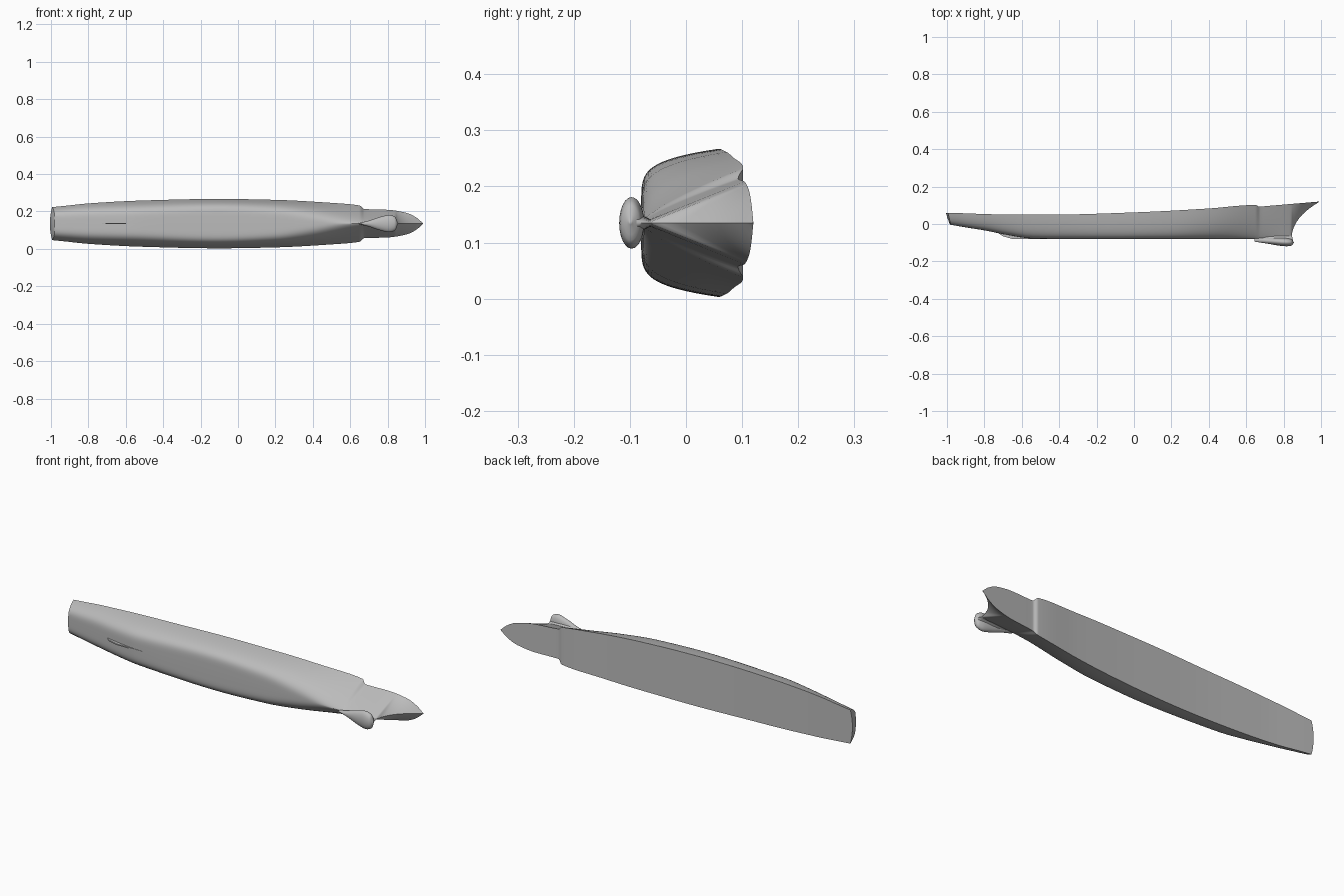
import bpy, bmesh, math

cube = bpy.data.objects.get("Cube")
if cube:
    bpy.data.objects.remove(cube)

MID = 0.135  # height of the hull's plane of symmetry

grey = bpy.data.materials.new("hull grey")
grey.use_nodes = True
grey.diffuse_color = (0.5, 0.5, 0.5, 1)
grey.node_tree.nodes["Principled BSDF"].inputs["Base Color"].default_value = (0.5, 0.5, 0.5, 1)


def curve(points):
    """Monotone smooth curve through (x, value) points."""
    xs, vs = zip(*points)
    d = [(vs[i + 1] - vs[i]) / (xs[i + 1] - xs[i]) for i in range(len(xs) - 1)]
    inner = [2 * a * b / (a + b) if a * b > 0 else 0 for a, b in zip(d, d[1:])]
    m = [d[0]] + inner + [d[-1]]

    def value(x):
        x = min(max(x, xs[0]), xs[-1])
        i = max(k for k in range(len(d)) if xs[k] <= x)
        h = xs[i + 1] - xs[i]
        t = (x - xs[i]) / h
        return (vs[i] * (1 + 2 * t) * (1 - t) ** 2 + vs[i + 1] * t * t * (3 - 2 * t)
                + h * t * (1 - t) * (m[i] * (1 - t) - m[i + 1] * t))
    return value


def finish(name, bm, angle=35):
    bmesh.ops.remove_doubles(bm, verts=bm.verts, dist=0.0002)
    bmesh.ops.recalc_face_normals(bm, faces=bm.faces)
    mesh = bpy.data.meshes.new(name)
    bm.to_mesh(mesh)
    bm.free()
    obj = bpy.data.objects.new(name, mesh)
    bpy.context.collection.objects.link(obj)
    mesh.materials.append(grey)
    bpy.ops.object.select_all(action='DESELECT')
    obj.select_set(True)
    bpy.context.view_layer.objects.active = obj
    bpy.ops.object.shade_smooth_by_angle(angle=math.radians(angle))
    return obj


def skin(bm, rows, closed=False):
    """Quads between neighbouring rows of points."""
    grid = [[bm.verts.new(p) for p in row] for row in rows]
    for a, b in zip(grid, grid[1:]):
        n = len(a)
        for i in range(n if closed else n - 1):
            j = (i + 1) % n
            bm.faces.new((a[i], a[j], b[j], b[i]))
    return grid


# Hull lines along the length
deck = curve([(-0.98, 0.06), (-0.7, 0.051), (-0.45, 0.05), (0, 0.062), (0.4, 0.083),
              (0.65, 0.102), (0.67, 0.093), (0.72, 0.097), (0.85, 0.108), (0.99, 0.12)])
beam = curve([(-0.98, 0.088), (-0.8, 0.108), (-0.5, 0.124), (-0.1, 0.132), (0.2, 0.127),
              (0.5, 0.111), (0.65, 0.097), (0.675, 0.078), (0.8, 0.074), (0.9, 0.058),
              (0.95, 0.035), (0.99, 0.001)])
keel = curve([(-0.98, -0.004), (-0.9, -0.018), (-0.8, -0.034), (-0.68, -0.058), (-0.54, -0.078),
              (-0.4, -0.08), (0.65, -0.08), (0.8, -0.078), (0.84, -0.068), (0.85, -0.03),
              (0.87, 0.012), (0.9, 0.05), (0.95, 0.092), (0.99, 0.118)])
fullness = curve([(-0.98, 0.22), (-0.6, 0.2), (-0.1, 0.15), (0.2, 0.19), (0.4, 0.33),
                  (0.65, 0.75), (0.85, 1.0), (0.99, 1.0)])

STEPS = 18


def section(x):
    """Half section as (rise, x, y, half width) from keel to deck edge."""
    out = []
    for k in range(STEPS + 1):
        t = (k / STEPS) ** 2.6
        w = 0 if k == 0 else beam(x) * t ** fullness(x)
        rake = 0.014 * t * max(0, (-0.9 - x) / 0.08)
        out.append((x - rake, keel(x) + (deck(x) - keel(x)) * t, w))
    return out


stations = [-0.98 + 0.04 * i for i in range(41)]
stations += [0.645, 0.65, 0.655, 0.66, 0.665, 0.67, 0.675, 0.69]
stations += [0.71 + 0.02 * i for i in range(7)]
stations += [0.84, 0.843, 0.846, 0.85, 0.855, 0.86, 0.87, 0.885, 0.9, 0.92, 0.94, 0.96, 0.975, 0.985, 0.99]
stations = sorted(set(round(s, 4) for s in stations))

# Hull sides, deck and curved transom
bm = bmesh.new()
sections = [section(x) for x in stations]
for side in (1, -1):
    skin(bm, [[(x, y, MID + side * w) for x, y, w in s] for s in sections])
across = [i / 4 - 1 for i in range(9)]
skin(bm, [[(s[-1][0], s[-1][1], MID + u * s[-1][2]) for u in (-1, 1)] for s in sections])
stern = sections[0]
bulge = lambda u, w: 0.012 * (1 - u * u) * (w / stern[-1][2]) ** 2
rows = [[(x - bulge(u, w), y, MID + u * w) for u in across] for x, y, w in stern]
top = rows[-1]
skin(bm, rows)
bm.faces.new([bm.verts.new(p) for p in top])  # deck lip over the transom
finish("hull", bm)

# Thin skeg under the stern
bm = bmesh.new()
profile = [(-0.74, -0.04), (-0.7, -0.066), (-0.65, -0.08), (-0.5, -0.08), (-0.5, -0.06)]
bottom = [[(x, y, MID + s * 0.003) for x, y in profile] for s in (-1, 1)]
grid = skin(bm, bottom, closed=True)
for ring in grid:
    bm.faces.new(ring)
finish("skeg", bm)

# Teardrop bulb below the bow
width = curve([(0.645, 0.002), (0.7, 0.016), (0.76, 0.036), (0.81, 0.046), (0.84, 0.036), (0.855, 0.002)])
depth = curve([(0.645, 0.01), (0.7, 0.014), (0.81, 0.022), (0.84, 0.018), (0.855, 0.002)])
axis = curve([(0.645, -0.084), (0.7, -0.089), (0.81, -0.097), (0.855, -0.099)])
bm = bmesh.new()
rings = []
for i in range(25):
    x = 0.645 + 0.21 * math.sin(math.pi / 2 * i / 24)
    rings.append([(x, axis(x) + depth(x) * math.cos(a), MID + width(x) * math.sin(a))
                  for a in (2 * math.pi * k / 24 for k in range(24))])
grid = skin(bm, rings, closed=True)
bm.faces.new(grid[0])
bm.faces.new(grid[-1])
finish("bow_bulb", bm, 60)

# Flared neck joining the bulb to the stem
bm = bmesh.new()
rows = []
for k in range(9):
    t = k / 8
    half = 0.004 + 0.02 * (1 - t) ** 2.5
    rows.append([(0.765 + (0.075 + 0.01 * (1 - t)) * math.cos(a), -0.088 + 0.045 * t, MID + half * math.sin(a))
                 for a in (2 * math.pi * i / 24 for i in range(24))])
grid = skin(bm, rows, closed=True)
bm.faces.new(grid[0])
bm.faces.new(grid[-1])
finish("bulb_neck", bm, 60)
